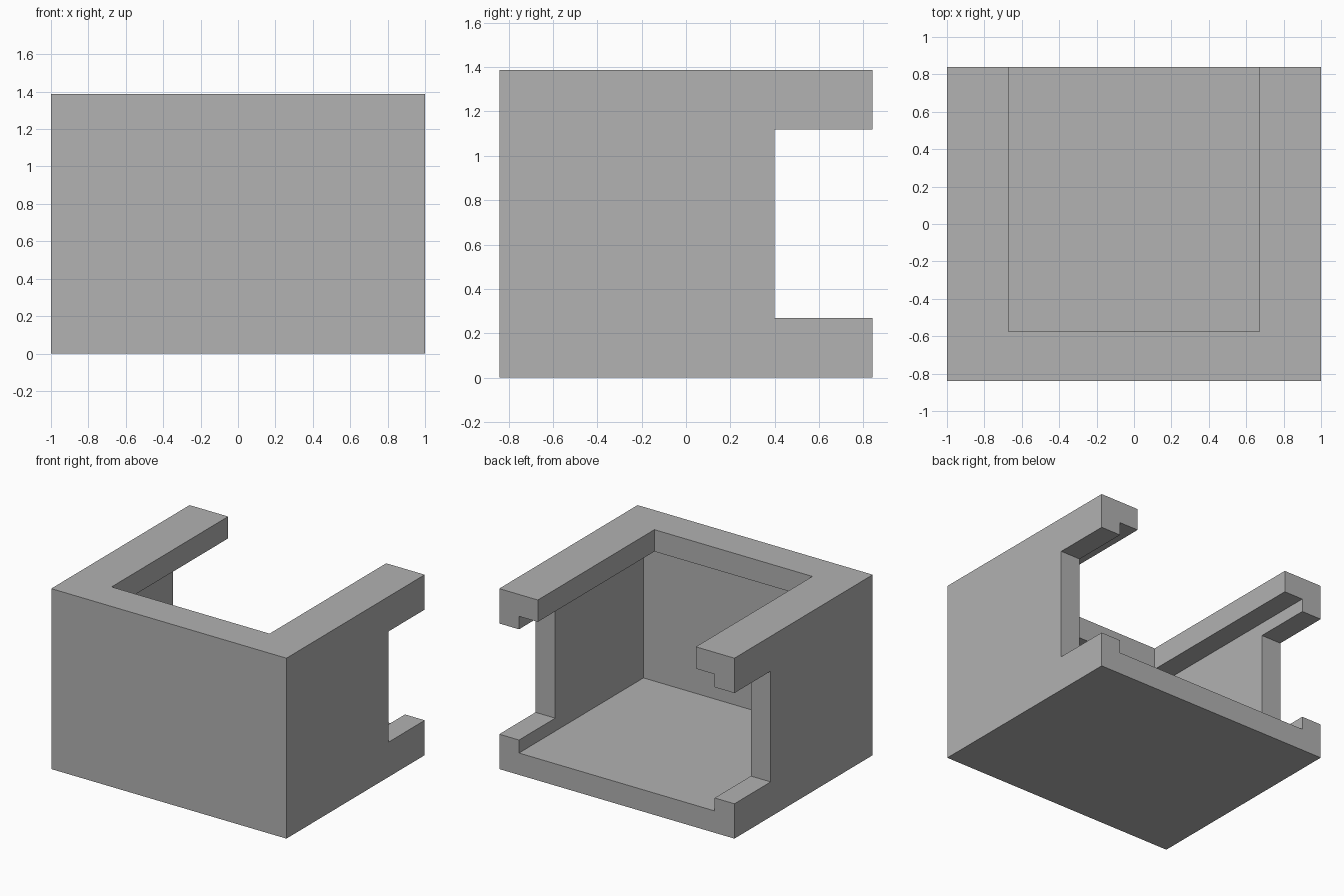
import bpy

default = bpy.data.objects.get("Cube")
if default:
    bpy.data.objects.remove(default, do_unlink=True)

HALF_W, HALF_D, HEIGHT = 1.0, 0.84, 1.387
WALL = 0.168            # thickness of walls, floor and top lip
OPEN_W, OPEN_Y = 0.672, -0.576
PAST = 1.2              # cutters run out beyond the open back

grey = bpy.data.materials.new("mid grey")
grey.use_nodes = True
colour = (0.445, 0.445, 0.445, 1)
grey.diffuse_color = colour
grey.node_tree.nodes["Principled BSDF"].inputs["Base Color"].default_value = colour


def box(name, x, y, z):
    """Box symmetric in x, spanning the given y and z ranges."""
    bpy.ops.mesh.primitive_cube_add(size=1, location=(0, sum(y) / 2, sum(z) / 2))
    ob = bpy.context.object
    ob.name = name
    ob.scale = (2 * x, y[1] - y[0], z[1] - z[0])
    bpy.ops.object.transform_apply(location=True, rotation=False, scale=True)
    ob.data.materials.append(grey)
    return ob


# Solid block to carve
housing = box("open_back_housing", HALF_W, (-HALF_D, HALF_D), (0, HEIGHT))

cutters = [
    # Main cavity, open at the back
    box("cavity_cutter", HALF_W - WALL, (-HALF_D + WALL, PAST), (WALL, HEIGHT - WALL)),
    # Narrower opening through the top, leaving an inward lip
    box("top_opening_cutter", OPEN_W, (OPEN_Y, PAST), (HEIGHT / 2, HEIGHT + 0.2)),
    # Notch through both side walls at the back
    box("side_notch_cutter", HALF_W + 0.2, (0.4, PAST), (0.268, HEIGHT - 0.268)),
]

for cutter in cutters:
    cutter.hide_render = True
    bpy.context.view_layer.objects.active = housing
    mod = housing.modifiers.new(cutter.name, "BOOLEAN")
    mod.operation = "DIFFERENCE"
    mod.solver = "EXACT"
    mod.object = cutter
    bpy.ops.object.modifier_apply(modifier=mod.name)
    bpy.data.objects.remove(cutter, do_unlink=True)
